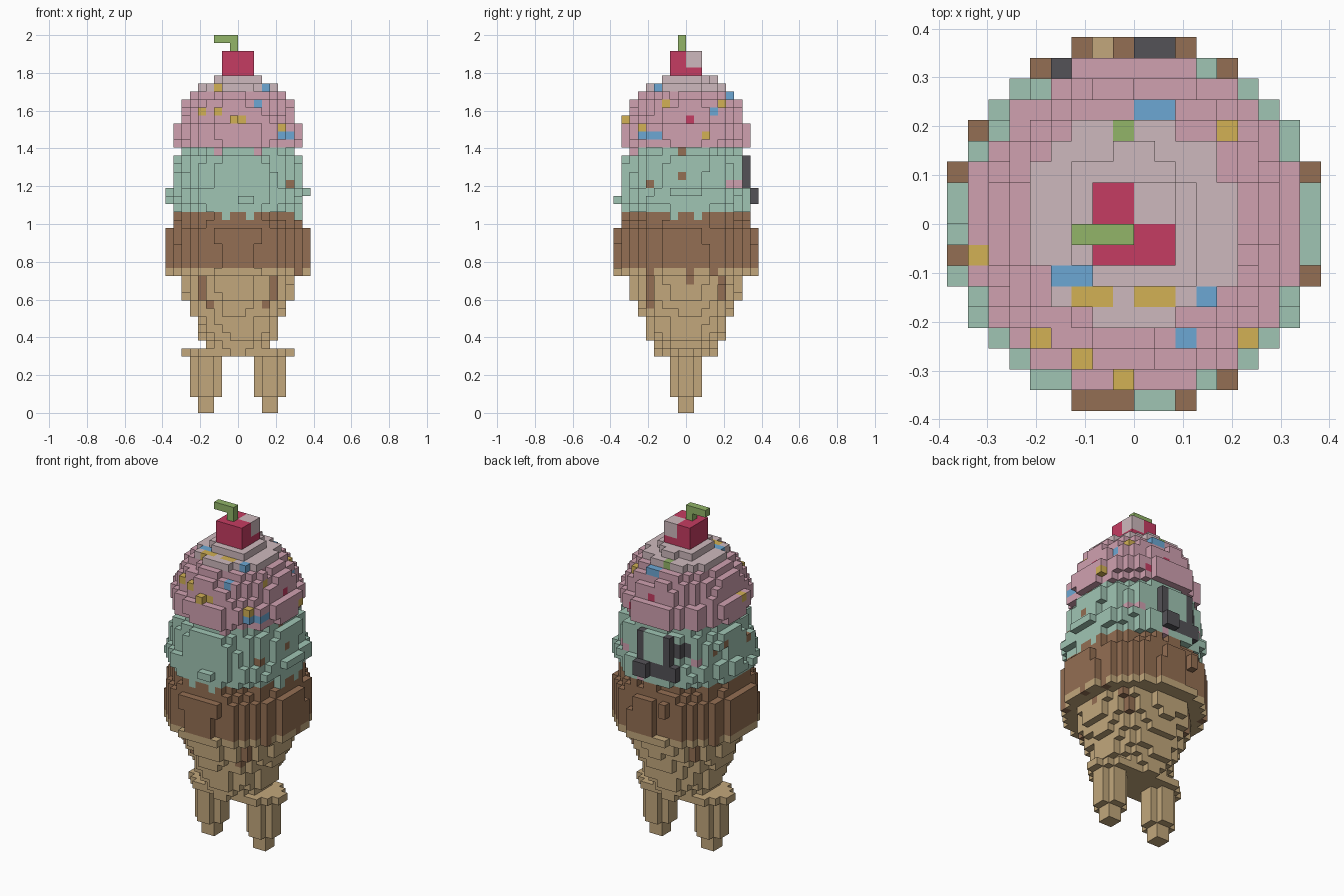
import bpy
import bmesh
import math
import random

random.seed(7)

cube = bpy.data.objects.get("Cube")
if cube:
    bpy.data.objects.remove(cube, do_unlink=True)

UNIT = 2 / 47  # edge of one block

# Flat colours
PALETTE = {
    "strawberry pink": (208, 161, 176), "pale frosting": (206, 185, 189),
    "mint green": (160, 197, 180), "chocolate brown": (148, 111, 83),
    "wafer tan": (194, 167, 124), "cherry red": (197, 60, 98),
    "stem green": (146, 181, 104), "sprinkle blue": (108, 167, 211),
    "sprinkle yellow": (210, 177, 85), "charcoal": (84, 82, 87),
}
PINK, PALE, MINT, BROWN, TAN, RED, STEM, BLUE, YELLOW, BLACK = PALETTE


def linear(c):
    c /= 255
    return c / 12.92 if c <= 0.04045 else ((c + 0.055) / 1.055) ** 2.4


materials = {}
for name, rgb in PALETTE.items():
    mat = bpy.data.materials.new(name)
    mat.use_nodes = True
    colour = tuple(linear(c) for c in rgb) + (1,)
    mat.diffuse_color = colour
    bsdf = mat.node_tree.nodes["Principled BSDF"]
    bsdf.inputs["Base Color"].default_value = colour
    bsdf.inputs["Roughness"].default_value = 0.9
    materials[name] = mat

cells = {}  # (x, y, z) block -> [part, colour]

# One random value per small chunk of blocks
noise = {(i, j, k): random.random()
         for i in range(-5, 5) for j in range(-5, 5) for k in range(16)}


def box(part, colour, xs, ys, zs):
    for x in range(*xs):
        for y in range(*ys):
            for z in range(*zs):
                cells[x, y, z] = [part, colour]


def disc(part, colour, z, radius, cx=0, rough=0.0):
    """Round layer of blocks, its rim roughened in small chunks."""
    reach = math.ceil(radius)
    for x in range(-reach, reach):
        for y in range(-reach, reach):
            limit = radius + 0.2 - rough * noise[x // 2, y // 2, z // 3]
            if math.hypot(x + 0.5, y + 0.5) < limit:
                cells[x + cx, y, z] = [part, colour]


def stack(part, colour, bottom, radii, rough):
    for i, radius in enumerate(radii):
        disc(part, colour, bottom + i, radius, rough=rough)


# Legs: narrow foot, rounded shin, wider hip plate
for side, cx in (("left", 4), ("right", -4)):
    part = side + "_leg"
    box(part, TAN, (cx - 1, cx + 1), (-1, 1), (0, 2))
    for z in range(2, 7):
        disc(part, TAN, z, 1.8, cx)
    disc(part, TAN, 7, 2.6, cx)

# Cone and scoops, as layer radii from the bottom up
stack("cone", TAN, 7, [3.7, 4, 4.7, 5, 5.2, 5.7, 6, 6.7, 6.9, 7, 9], 0.35)
stack("chocolate_scoop", BROWN, 18, [9, 9, 9, 9, 9, 8.3, 8], 0.6)
stack("mint_scoop", MINT, 25, [8.2, 8.8, 8.8, 8.2, 8.2, 8.2, 8, 7.2], 0.7)
stack("strawberry_scoop", PINK, 33, [8, 8.2, 8.2, 7.4, 7.2, 6.8, 6], 0.6)
stack("frosting", PALE, 40, [5.1, 3.5], 0.5)

# Cherry with a glazed corner, and its bent stem
box("cherry", RED, (-2, 2), (-2, 2), (42, 45))
box("cherry", PALE, (0, 2), (0, 2), (43, 45))
box("stem", STEM, (-1, 0), (-1, 0), (45, 46))
box("stem", STEM, (-3, 0), (-1, 0), (46, 47))

# Flatten the back of the mint scoop around the dark face
for x, y, z in list(cells):
    if 25 <= z <= 32 and (y == 8 or y == 7 and x > 0 and z > 27):
        del cells[x, y, z]

# Dark face blocks standing out from the flattened back
for x in (-3, 1):
    box("face", BLACK, (x, x + 1), (7, 8), (28, 32))
box("face", BLACK, (0, 2), (8, 9), (26, 28))


def paint(side, colour, a, b, count=1):
    """Colour the outermost block met from one side; a, b locate the ray."""
    for k in range(a, a + count):
        for t in range(47, -12, -1):
            key = {"front": (k, -t, b), "back": (k, t, b), "right": (t, k, b),
                   "left": (-t, k, b), "top": (k, b, t)}[side]
            if key in cells:
                cells[key][1] = colour
                break


for z in (26, 27):
    paint("back", BLACK, -4, z, 4)
for z in (29, 30):
    paint("back", BLACK, -5, z, 2)

# Melted drips running down the cone
for z in range(13, 17):
    paint("right", BROWN, -5, z)
    paint("left", BROWN, -5, z)
for z in range(14, 17):
    paint("right", BROWN, 4, z)
    paint("left", BROWN, 4, z)

# Sprinkles
for spot in [
    ("front", YELLOW, -5, 37), ("front", YELLOW, -3, 37),
    ("front", YELLOW, -1, 36, 2), ("front", BLUE, 5, 34, 2),
    ("front", YELLOW, -3, 40), ("front", BLUE, 3, 40),
    ("top", BLUE, 0, 5, 2), ("top", STEM, -1, 4), ("top", YELLOW, 4, 4),
    ("top", BLUE, -4, -3, 2), ("top", YELLOW, -3, -4, 2),
    ("top", YELLOW, 0, -4, 2), ("top", BLUE, 3, -4), ("top", BLUE, 2, -6),
    ("top", YELLOW, -5, -6), ("top", YELLOW, -3, -7),
    ("right", YELLOW, -3, 38), ("right", YELLOW, 4, 38), ("right", BLUE, 3, 37),
    ("right", RED, 0, 36), ("right", YELLOW, -6, 35), ("right", BLUE, -4, 34),
    ("right", YELLOW, 2, 34),
    ("back", RED, 0, 36), ("back", RED, 3, 34), ("left", YELLOW, -2, 35),
    # Chocolate chips and drips between scoops
    ("right", BROWN, -1, 32), ("right", BROWN, -1, 29), ("right", BROWN, -5, 28),
    ("left", BROWN, 2, 30), ("left", BROWN, 3, 29), ("left", BROWN, -3, 29),
    ("right", PINK, 5, 28, 2), ("back", PINK, -6, 28), ("back", PINK, 1, 25),
    ("front", PINK, -3, 32), ("front", PINK, 2, 32),
    ("front", MINT, -2, 24), ("front", MINT, 1, 24),
    ("right", MINT, -2, 24), ("right", MINT, 1, 24),
    ("right", BROWN, 0, 17), ("right", BROWN, 0, 16), ("right", BROWN, 3, 17),
    ("right", BROWN, -5, 17), ("left", BROWN, 4, 17),
]:
    paint(*spot)

# Turn the blocks of each part into one mesh of exposed faces
parts = {}
for key, (part, colour) in cells.items():
    parts.setdefault(part, []).append((key, colour))

for part, blocks in parts.items():
    used = sorted({colour for _, colour in blocks})
    bm = bmesh.new()
    for key, colour in blocks:
        for axis in range(3):
            for step in (0, 1):
                neighbour = list(key)
                neighbour[axis] += 2 * step - 1
                if tuple(neighbour) in cells:
                    continue
                corners = []
                for u, v in ((0, 0), (1, 0), (1, 1), (0, 1)):
                    p = list(key)
                    p[axis] += step
                    p[(axis + 1) % 3] += u
                    p[(axis + 2) % 3] += v
                    corners.append(bm.verts.new([c * UNIT for c in p]))
                face = bm.faces.new(corners if step else corners[::-1])
                face.material_index = used.index(colour)
    bmesh.ops.remove_doubles(bm, verts=bm.verts, dist=UNIT / 100)
    mesh = bpy.data.meshes.new(part)
    bm.to_mesh(mesh)
    bm.free()
    for colour in used:
        mesh.materials.append(materials[colour])
    bpy.context.collection.objects.link(bpy.data.objects.new(part, mesh))
